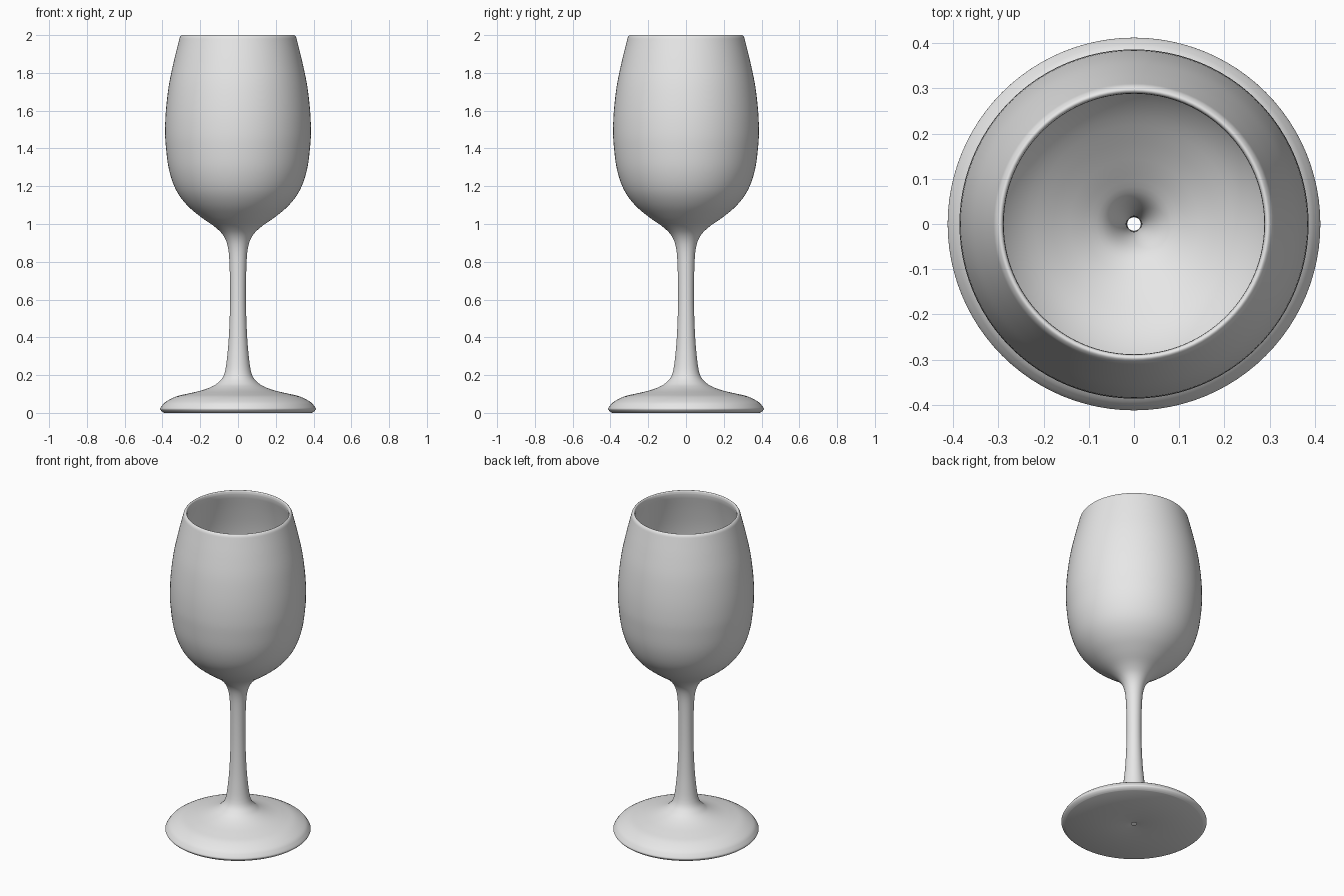
import bpy, bmesh, math
from mathutils import Vector

cube = bpy.data.objects.get("Cube")
if cube:
    bpy.data.objects.remove(cube, do_unlink=True)

SIDES = 96
STEPS = 4

# (radius, height) points of each smooth stretch of the turned profile
underside = [(0.015, 0.006), (0.05, 0.0), (0.39, 0.0)]
foot_edge = [(0.39, 0.0), (0.403, 0.008), (0.412, 0.02), (0.407, 0.032)]
outside = [(0.407, 0.032), (0.385, 0.057), (0.33, 0.086), (0.27, 0.101), (0.2, 0.117),
           (0.145, 0.136), (0.106, 0.16), (0.072, 0.207), (0.055, 0.32), (0.046, 0.45),
           (0.042, 0.6), (0.044, 0.76), (0.052, 0.87), (0.075, 0.935), (0.12, 0.983),
           (0.195, 1.036), (0.27, 1.1), (0.328, 1.18), (0.365, 1.286), (0.382, 1.41),
           (0.386, 1.5), (0.381, 1.61), (0.365, 1.74), (0.34, 1.86), (0.313, 1.97)]
lip = [(0.313, 1.97), (0.308, 1.988), (0.301, 1.998), (0.295, 2.0), (0.29, 1.995), (0.288, 1.98)]
inside = [(0.288, 1.98), (0.319, 1.86), (0.344, 1.74), (0.36, 1.61), (0.365, 1.5),
          (0.361, 1.41), (0.345, 1.295), (0.309, 1.195), (0.255, 1.122), (0.18, 1.06),
          (0.11, 1.01), (0.06, 0.97), (0.03, 0.91), (0.018, 0.84), (0.015, 0.76)]


def smooth(points):
    """Catmull-Rom curve through the points."""
    p = [Vector(q) for q in points]
    p = [2 * p[0] - p[1]] + p + [2 * p[-1] - p[-2]]
    out = []
    for a, b, c, d in zip(p, p[1:], p[2:], p[3:]):
        for i in range(STEPS):
            t = i / STEPS
            out.append(0.5 * (2 * b + (c - a) * t + (2 * a - 5 * b + 4 * c - d) * t * t
                              + (3 * b - a - 3 * c + d) * t ** 3))
    return out + [p[-2]]


# Turn the profile round the z axis
profile = underside[:-1]
for part in (foot_edge, outside, lip, inside):
    profile += smooth(part)[:-1]
profile.append(inside[-1])

bm = bmesh.new()
verts = [bm.verts.new((r, 0, z)) for r, z in profile]
edges = [bm.edges.new(pair) for pair in zip(verts, verts[1:])]
bmesh.ops.spin(bm, geom=verts + edges, axis=(0, 0, 1), cent=(0, 0, 0),
               angle=math.tau, steps=SIDES, use_merge=True)
bmesh.ops.remove_doubles(bm, verts=bm.verts, dist=0.0002)
bmesh.ops.recalc_face_normals(bm, faces=bm.faces)
# Make the underside of the foot face down
low = min(bm.faces, key=lambda f: f.calc_center_median().z)
if low.normal.z > 0:
    bmesh.ops.reverse_faces(bm, faces=bm.faces)
mesh = bpy.data.meshes.new("wine_glass")
bm.to_mesh(mesh)
bm.free()

glass = bpy.data.objects.new("wine_glass", mesh)
bpy.context.collection.objects.link(glass)

# Plain light grey
grey = bpy.data.materials.new("light_grey")
grey.use_nodes = True
color = (0.8, 0.8, 0.8, 1)
grey.diffuse_color = color
grey.node_tree.nodes["Principled BSDF"].inputs["Base Color"].default_value = color
mesh.materials.append(grey)

bpy.ops.object.select_all(action="DESELECT")
glass.select_set(True)
bpy.context.view_layer.objects.active = glass
bpy.ops.object.shade_smooth_by_angle(angle=math.radians(40))
